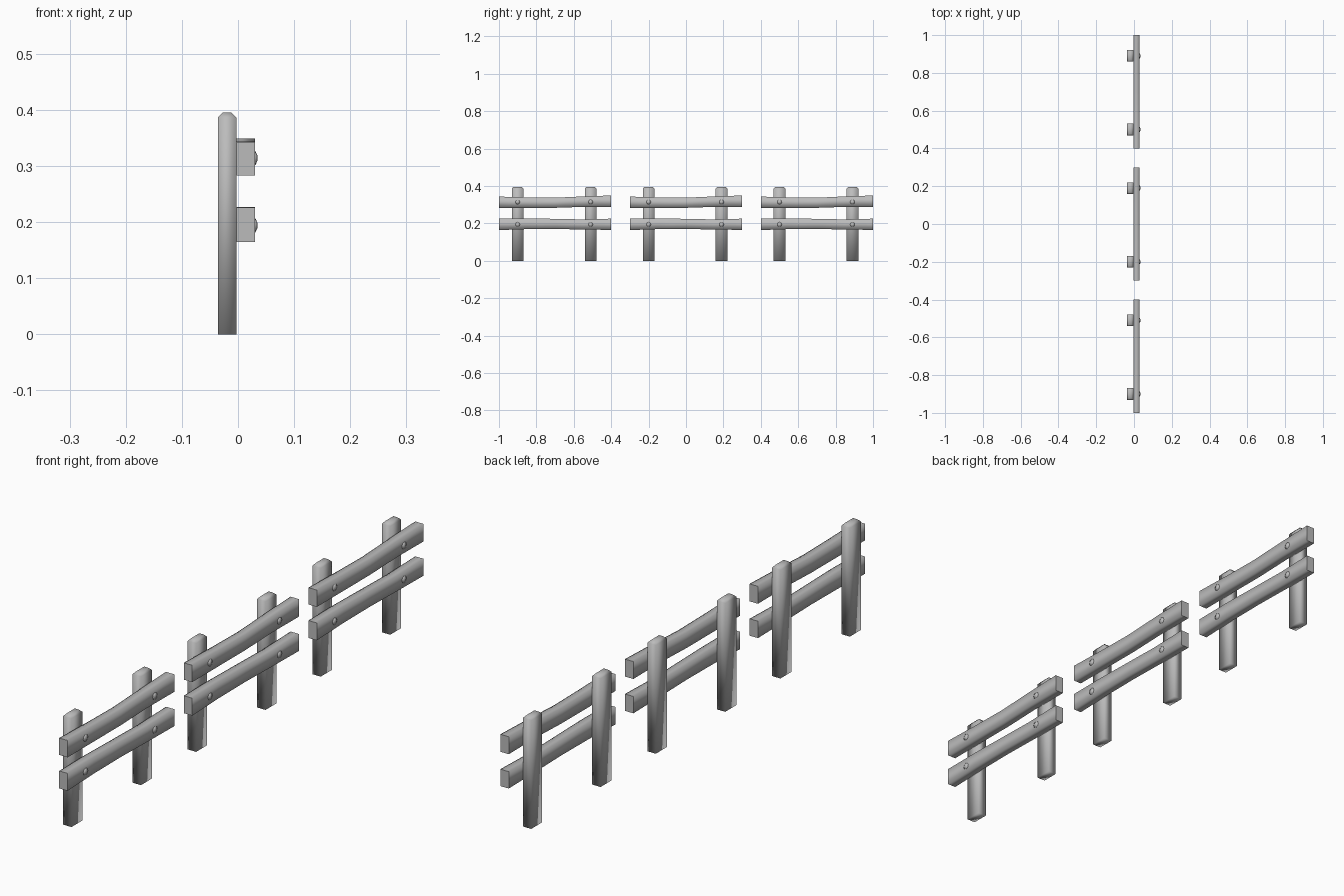
import bpy
import bmesh
from math import cos, sin, tau

cube = bpy.data.objects.get("Cube")
if cube:
    bpy.data.objects.remove(cube, do_unlink=True)

grey = bpy.data.materials.new("weathered grey")
grey.use_nodes = True
GREY = (0.5, 0.5, 0.5, 1)
grey.diffuse_color = GREY
grey.node_tree.nodes["Principled BSDF"].inputs["Base Color"].default_value = GREY


def loft(name, rings, location, flat_ends=False):
    """Skin a list of rings, cap both ends and shade the sides smooth."""
    bm = bmesh.new()
    loops = [[bm.verts.new(p) for p in ring] for ring in rings]
    for a, b in zip(loops, loops[1:]):
        for i in range(len(a)):
            j = (i + 1) % len(a)
            bm.faces.new((a[i], a[j], b[j], b[i])).smooth = True
    for end in (loops[0], loops[-1]):
        bm.faces.new(end).smooth = not flat_ends
    bmesh.ops.recalc_face_normals(bm, faces=bm.faces)
    mesh = bpy.data.meshes.new(name)
    bm.to_mesh(mesh)
    bm.free()
    mesh.materials.append(grey)
    obj = bpy.data.objects.new(name, mesh)
    obj.location = location
    bpy.context.collection.objects.link(obj)
    return obj


def post(name, y):
    # Plank with a chamfered top
    def ring(hx, hy, z):
        return [(-hx, -hy, z), (hx, -hy, z), (hx, hy, z), (-hx, hy, z)]
    hx, hy = 0.0165, 0.031
    rings = [ring(hx, hy, 0), ring(hx, hy, 0.386), ring(0.008, 0.022, 0.395)]
    loft(name, rings, (-0.0195, y, 0))


def rail(name, y, path):
    # Gently bent beam: path holds offset along the rail, centre height, half height
    rings = [[(-0.003, t, z - h), (0.03, t, z - h), (0.03, t, z + h), (-0.003, t, z + h)]
             for t, z, h in path]
    loft(name, rings, (0, y, 0), flat_ends=True)


def bolt(name, y, z):
    # Low domed head on the outer face of a rail
    rings = [[(x, r * cos(tau * i / 8), r * sin(tau * i / 8)) for i in range(8)]
             for x, r in ((0.026, 0.0125), (0.031, 0.0125), (0.035, 0.004))]
    loft(name, rings, (0, y, z))


UPPER = [(-0.3, 0.313, 0.03), (-0.15, 0.311, 0.028), (0, 0.310, 0.027),
         (0.15, 0.316, 0.028), (0.3, 0.318, 0.031)]
LOWER = [(-0.3, 0.195, 0.031), (-0.15, 0.198, 0.029), (0, 0.197, 0.027),
         (0.15, 0.194, 0.027), (0.3, 0.195, 0.03)]

for section, centre in (("near", -0.7), ("middle", 0), ("far", 0.7)):
    rail(f"{section}_upper_rail", centre, UPPER)
    rail(f"{section}_lower_rail", centre, LOWER)
    for side, offset in (("front", -0.2), ("back", 0.19)):
        y = centre + offset
        post(f"{section}_{side}_post", y)
        bolt(f"{section}_{side}_upper_bolt", y, 0.314)
        bolt(f"{section}_{side}_lower_bolt", y, 0.194)
